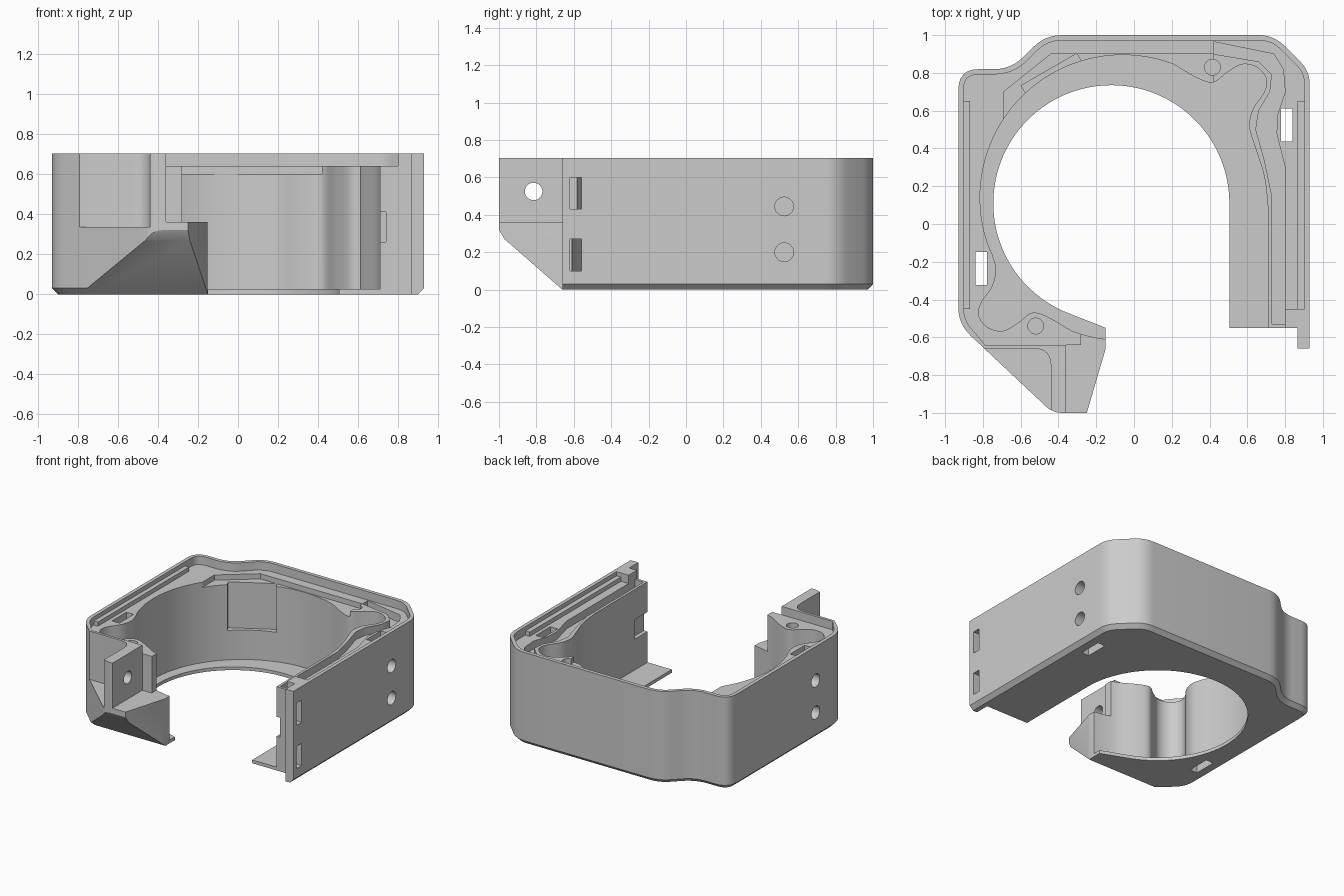
import bpy, bmesh
from math import sin, cos, radians, pi
from mathutils import Vector, Matrix

if "Cube" in bpy.data.objects:
    bpy.data.objects.remove(bpy.data.objects["Cube"])


def fillet(pts, n=6):
    """Round corners given as (x, y, setback)."""
    out, m = [], len(pts)
    for i, p in enumerate(pts):
        r = p[2] if len(p) > 2 else 0
        c = Vector(p[:2])
        if r == 0:
            out.append(c)
            continue
        a = c + (Vector(pts[i - 1][:2]) - c).normalized() * r
        b = c + (Vector(pts[(i + 1) % m][:2]) - c).normalized() * r
        for k in range(n + 1):
            t = k / n
            out.append(a * (1 - t) ** 2 + c * 2 * t * (1 - t) + b * t * t)
    return out


def inset(line, d):
    """Shift an open counter-clockwise path inwards."""
    out = []
    for i, p in enumerate(line):
        ns = []
        for a, b in ((i - 1, i), (i, i + 1)):
            if a >= 0 and b < len(line):
                t = (line[b] - line[a]).normalized()
                ns.append(Vector((-t.y, t.x)))
        s = sum(ns, Vector((0, 0))) / len(ns)
        out.append(p + s * (d / s.length_squared))
    return out


def spline(pts, n=5):
    """Catmull-Rom curve through points."""
    P = [Vector(p) for p in pts]
    P = [P[0] * 2 - P[1]] + P + [P[-1] * 2 - P[-2]]
    out = []
    for i in range(1, len(P) - 2):
        a, b, c, d = P[i - 1:i + 3]
        for k in range(n):
            t = k / n
            out.append(0.5 * (2 * b + (c - a) * t + (2 * a - 5 * b + 4 * c - d) * t * t
                              + (3 * b - a - 3 * c + d) * t ** 3))
    return out + [P[-2]]


def arc(cx, cy, r, a0, a1, n):
    return [Vector((cx + r * cos(radians(a0 + (a1 - a0) * k / n)),
                    cy + r * sin(radians(a0 + (a1 - a0) * k / n)))) for k in range(n + 1)]


def loft(name, layers, mat=None):
    """Closed solid from stacked (outline, z) layers."""
    bm = bmesh.new()
    rings = [[bm.verts.new((p[0], p[1], z)) for p in pts] for pts, z in layers]
    for lo, hi in zip(rings, rings[1:]):
        for i in range(len(lo)):
            bm.faces.new((lo[i - 1], lo[i], hi[i], hi[i - 1]))
    bm.faces.new(rings[0][::-1])
    bm.faces.new(rings[-1])
    if mat:
        bm.transform(mat)
    bm.normal_update()
    if bm.calc_volume(signed=True) < 0:
        bmesh.ops.reverse_faces(bm, faces=bm.faces)
    me = bpy.data.meshes.new(name)
    bm.to_mesh(me)
    bm.free()
    ob = bpy.data.objects.new(name, me)
    bpy.context.collection.objects.link(ob)
    return ob


def prism(pts, z0, z1, mat=None, name="cutter"):
    return loft(name, [(pts, z0), (pts, z1)], mat)


def box(x0, x1, y0, y1, z0, z1, name="cutter", mat=None):
    return prism([(x0, y0), (x1, y0), (x1, y1), (x0, y1)], z0, z1, mat, name)


# maps profile (y, z) with extrusion along x
ALONG_X = Matrix(((0, 0, 1, 0), (1, 0, 0, 0), (0, 1, 0, 0), (0, 0, 0, 1)))

# outer shell with chamfered lower edge
outer = fillet([(.93, -.66), (.93, .81, .07), (.74, 1, .08), (-.47, 1, .09), (-.65, .82, .09),
                (-.93, .82, .11), (-.93, -.53, .09), (-.43, -1, .05), (-.25, -1)])
ends = [Vector(p) for p in ((-.15, -.66), (-.15, -.55), (.865, -.55), (.865, -.66))]
housing = loft("housing", [(inset(outer, .03) + ends, 0), (outer + ends, .03), (outer + ends, .704)])
cuts = []

# main cavity: round chamber with two point-symmetric corner pockets
CX, CY, R = -.06, .14, .755
wave = spline([(.63, .44), (.61, .52), (.63, .61), (.69, .70), (.70, .77), (.65, .83), (.57, .845),
               (.49, .80), (.42, .75), (.34, .77), (.21, .845)])
turned = [Vector((2 * CX - p.x, 2 * CY - p.y)) for p in wave]
side = spline([(.71, .08), (.69, .25), (.63, .44)])[:-1]
cavity = ([Vector((.71, -.8))] + side + wave + arc(CX, CY, R, 72, 200, 40)
          + turned + arc(CX, CY, R, 252, 263, 4) + [Vector((-.149, -.8))])
cuts.append(prism(cavity, .025, 1))

# opening in the floor
hole = arc(-.12, .11, .625, 0, 250, 64) + [Vector(p) for p in ((-.149, -.55), (-.149, -.8), (.505, -.8))]
cuts.append(prism(hole, -.1, .1))

# lid recess inside the rim
rim = fillet([(.93, -.45), (.93, .81, .07), (.74, 1, .08), (-.47, 1, .09), (-.65, .82, .09),
              (-.93, .82, .11), (-.93, -.53, .09), (-.86, -.596)])
recess = inset(rim, .028) + [Vector(p) for p in ((-.79, -.64), (-.3, -.64), (-.3, -.7), (.80, -.7), (.80, -.45))]
cuts.append(prism(recess, .64, 1.1))

# lowered ledge at the back and wire channel at the right
cuts.append(prism([(-.69, .45), (-.69, .70), (-.44, .9), (.42, .9), (.42, .7), (0, .5)], .60, 1.2))
channel = [(.73, -.53), (.80, -.53), (.80, .3), (.755, .48), (.76, .58), (.80, .7), (.79, .82), (.74, .9),
           (.42, .965), (.42, .9), (.66, .86), (.73, .79), (.72, .7), (.66, .6), (.645, .5), (.69, .34), (.73, .15)]
cuts.append(prism(channel, .58, 1.3))

# foot: sloped underside, outer pocket, stepped end block
cuts.append(prism([(-.66, -.001), (-.97, .27), (-1.0, .32), (-1.1, .32), (-1.1, -.1), (-.66, -.1)],
                  -1, .5, ALONG_X))
cuts.append(prism(fillet([(-.9, -.66), (-.44, -.66, .09), (-.44, -1.1), (-.9, -1.1)]), .335, 1))
cuts.append(box(-.36, 0, -1.1, -.64, .36, 1))
cuts.append(box(-.28, 0, -.7, -.45, .36, 1))
cuts.append(prism(arc(-.815, .525, .047, 0, 345, 23), -.6, -.2, ALONG_X))

# flat panel let into the chamber wall
panel_at = Matrix.Translation((-.44, .80, 0)) @ Matrix.Rotation(radians(30), 4, 'Z')
cuts.append(box(-.17, .17, -.06, .02, .25, 1, mat=panel_at))

# nut slots with side screw holes, screw holes in the bosses
for s, y in ((1, .525), (-1, -.235)):
    cuts.append(box(s * .808 - .031, s * .808 + .031, y - .087, y + .087, -.1, 1))
    for z in (.20, .445):
        x0, x1 = sorted((s * .80, s * 1.0))
        cuts.append(prism(arc(y, z, .05, 0, 345, 23), x0, x1, ALONG_X))
for x, y in ((.415, .83), (-.52, -.54)):
    cuts.append(prism(arc(x, y, .042, 0, 345, 23), .2, 1))

# latch slots in the tongue and notch in the wall end
for z in (.10, .43):
    cuts.append(box(.85, 1, -.62, -.56, z, z + .17))
cuts.append(box(.6, .74, -.7, -.40, .26, .41))

# carve everything out of the shell
bpy.context.view_layer.objects.active = housing
for c in cuts:
    mod = housing.modifiers.new("cut", 'BOOLEAN')
    mod.operation, mod.solver, mod.object = 'DIFFERENCE', 'EXACT', c
    bpy.ops.object.modifier_apply(modifier=mod.name)
    print(len(housing.data.polygons), [round(v, 2) for v in c.dimensions])
    bpy.data.objects.remove(c)

# seating strips along both rims
box(-.91, -.868, -.45, .65, .62, .672, "left_rim_strip")
box(.865, .91, -.45, .65, .62, .672, "right_rim_strip")

bpy.ops.object.select_all(action='DESELECT')
housing.select_set(True)
bpy.ops.object.shade_smooth_by_angle(angle=radians(30))
